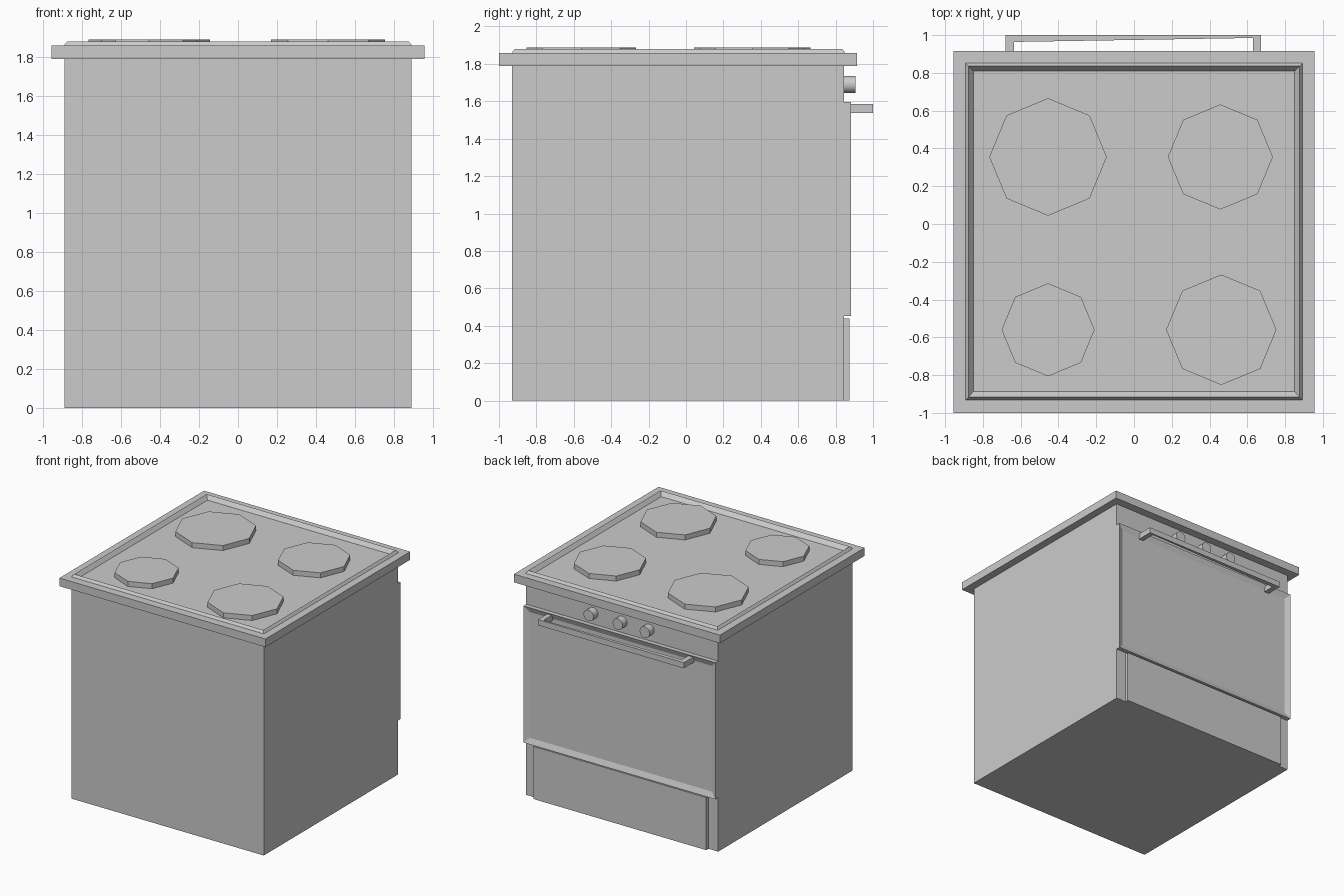
import bpy, bmesh, math

if "Cube" in bpy.data.objects:
    bpy.data.objects.remove(bpy.data.objects["Cube"])


def finish(name, bm):
    bmesh.ops.recalc_face_normals(bm, faces=bm.faces[:])
    mesh = bpy.data.meshes.new(name)
    bm.to_mesh(mesh)
    bm.free()
    obj = bpy.data.objects.new(name, mesh)
    bpy.context.collection.objects.link(obj)
    return obj


def loft(name, rings):
    """Capped skin through rectangles given as (half width, y min, y max, z)."""
    bm = bmesh.new()
    loops = [[bm.verts.new(p) for p in ((-w, a, z), (w, a, z), (w, b, z), (-w, b, z))]
             for w, a, b, z in rings]
    for lo, hi in zip(loops, loops[1:]):
        for i in range(4):
            j = (i + 1) % 4
            bm.faces.new((lo[i], lo[j], hi[j], hi[i]))
    bm.faces.new(loops[0])
    bm.faces.new(loops[-1])
    return finish(name, bm)


def box(name, w, y0, y1, z0, z1):
    return loft(name, [(w, y0, y1, z0), (w, y0, y1, z1)])


# Cabinet and drawer front
box("cabinet", 0.89, -0.93, 0.845, 0, 1.79)
box("drawer_front", 0.80, 0.845, 0.875, 0, 0.44)

# Hob: slab, raised rim and sunken floor
loft("hob", [(0.955, -1.0, 0.915, 1.79), (0.955, -1.0, 0.915, 1.858),
             (0.892, -0.932, 0.852, 1.858), (0.876, -0.916, 0.836, 1.88),
             (0.85, -0.886, 0.81, 1.847)])

# Oven door with recessed panel
door = box("oven_door", 0.89, 0.845, 0.882, 0.452, 1.597)
bm = bmesh.new()
bm.from_mesh(door.data)
front = max(bm.faces, key=lambda f: f.calc_center_median().y)
bmesh.ops.inset_region(bm, faces=[front], thickness=0.065)
bmesh.ops.translate(bm, verts=front.verts[:], vec=(0, -0.018, 0))
bm.to_mesh(door.data)
bm.free()

# Door handle, slightly tapered bar on two legs
outline = [(-0.68, 0.862), (-0.635, 0.862), (-0.635, 0.964), (0.63, 0.985),
           (0.63, 0.862), (0.672, 0.862), (0.672, 1.0), (-0.68, 1.0)]
bm = bmesh.new()
face = bm.faces.new([bm.verts.new((x, y, 1.538)) for x, y in outline])
up = bmesh.ops.extrude_face_region(bm, geom=[face])["geom"]
bmesh.ops.translate(bm, vec=(0, 0, 0.048),
                    verts=[g for g in up if isinstance(g, bmesh.types.BMVert)])
finish("door_handle", bm)

# Octagonal hot plates
for i, (x, y, r) in enumerate([(-0.455, 0.355, 0.311), (0.457, 0.355, 0.278),
                               (-0.455, -0.56, 0.246), (0.462, -0.56, 0.292)]):
    bpy.ops.mesh.primitive_cylinder_add(vertices=8, radius=r, depth=0.043,
                                        location=(x, y, 1.8675))
    bpy.context.object.name = f"hot_plate_{i + 1}"

# Control knobs
for i, x in enumerate((-0.25, 0.0, 0.27)):
    bpy.ops.mesh.primitive_cylinder_add(vertices=20, radius=0.046, depth=0.065,
                                        location=(x, 0.8725, 1.69),
                                        rotation=(math.pi / 2, 0, 0))
    bpy.context.object.name = f"knob_{i + 1}"
    bpy.ops.object.shade_smooth_by_angle(angle=math.radians(40))
